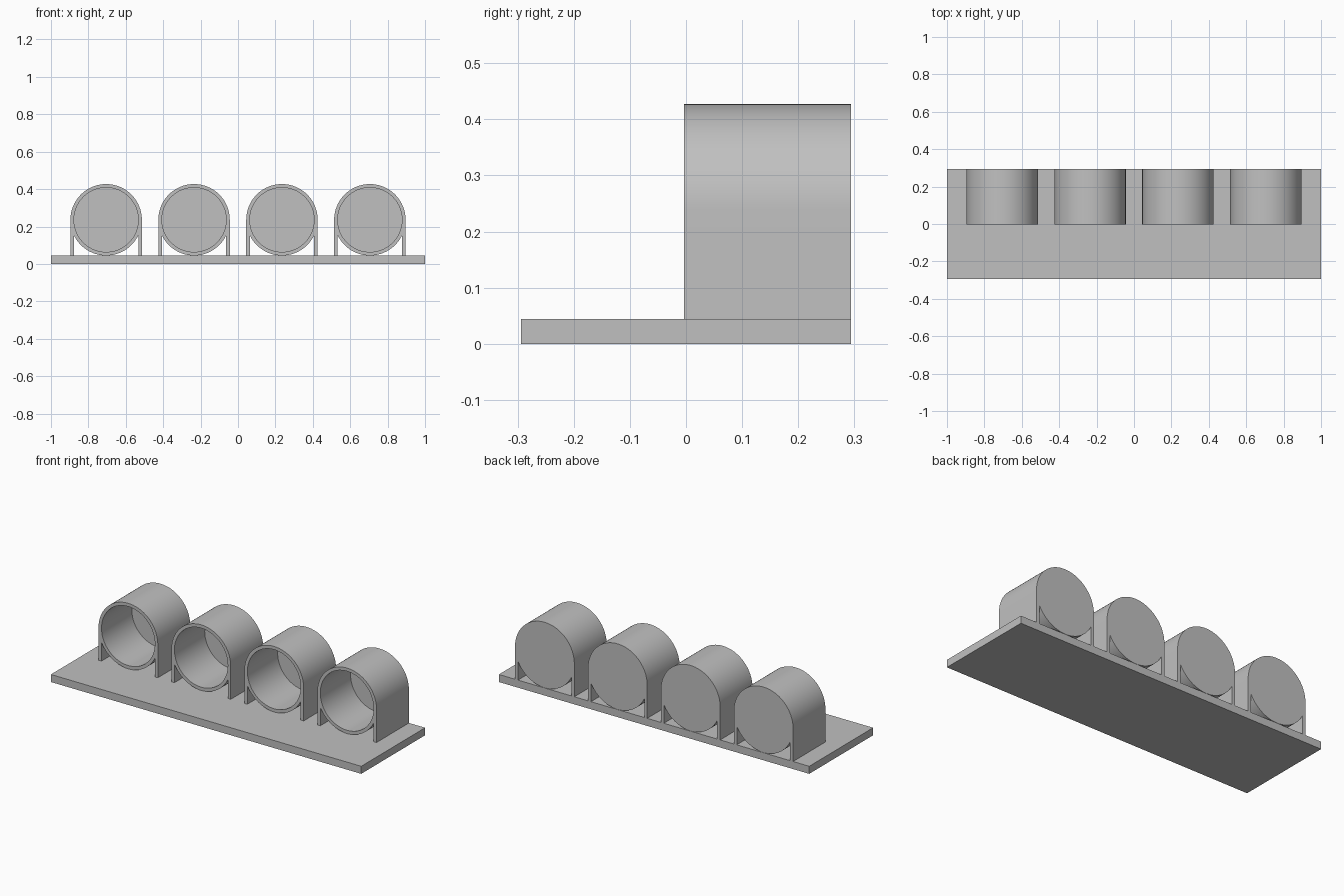
import bpy, bmesh, math

if "Cube" in bpy.data.objects:
    bpy.data.objects.remove(bpy.data.objects["Cube"])

BASE_TOP = 0.044
R_OUT, R_IN = 0.191, 0.172
CUP_Z = 0.236
Y_FRONT, Y_BACK, Y_FLOOR = -0.004, 0.294, 0.275

grey = bpy.data.materials.new("plain_grey")
grey.diffuse_color = (0.53, 0.53, 0.53, 1)
grey.use_nodes = True
grey.node_tree.nodes["Principled BSDF"].inputs["Base Color"].default_value = grey.diffuse_color


def finish(name, bm, location=(0, 0, 0)):
    bmesh.ops.recalc_face_normals(bm, faces=bm.faces)
    mesh = bpy.data.meshes.new(name)
    bm.to_mesh(mesh)
    bm.free()
    mesh.materials.append(grey)
    obj = bpy.data.objects.new(name, mesh)
    obj.location = location
    bpy.context.collection.objects.link(obj)
    return obj


# Flat base plate
bm = bmesh.new()
bmesh.ops.create_cube(bm, size=1)
for v in bm.verts:
    v.co = (v.co.x * 2, v.co.y * 0.588, (v.co.z + 0.5) * BASE_TOP)
finish("base_plate", bm)


def make_cup(name, x):
    """Open-fronted round cup whose sides run straight down as two thin legs."""
    bm = bmesh.new()
    drop = math.acos(R_IN / R_OUT)      # angle at which the leg's inner face meets the cup
    spans = [(0, math.pi, 40), (math.pi, math.pi + drop, 6),
             (math.pi + drop, 2 * math.pi - drop, 28), (2 * math.pi - drop, 2 * math.pi, 6)]
    angles, leg_spans = [], []
    for i, (a, b, n) in enumerate(spans):
        if i in (1, 3):
            leg_spans.append((len(angles), len(angles) + n))
        angles += [a + (b - a) * k / n for k in range(n)]
    count = len(angles)

    def ring(r, y):
        return [bm.verts.new((r * math.cos(a), y, CUP_Z + r * math.sin(a))) for a in angles]

    front, back = ring(R_OUT, Y_FRONT), ring(R_OUT, Y_BACK)
    mouth, floor = ring(R_IN, Y_FRONT), ring(R_IN, Y_FLOOR)

    # Rim, bore and outer wall
    for i in range(count):
        j = (i + 1) % count
        bm.faces.new((front[i], front[j], mouth[j], mouth[i]))
        bm.faces.new((mouth[i], mouth[j], floor[j], floor[i]))
        if not any(s <= i < e for s, e in leg_spans):
            bm.faces.new((front[i], front[j], back[j], back[i]))
    bm.faces.new(floor)
    bm.faces.new(back)

    # Legs filling the gap between the cup's sides and the plate
    for (s, e), side in zip(leg_spans, (-1, 1)):
        ids = [k % count for k in range(s, e + 1)]
        if side > 0:
            ids.reverse()               # run from the outer side downwards
        feet = []
        for loop, y in ((front, Y_FRONT), (back, Y_BACK)):
            outer = bm.verts.new((side * R_OUT, y, BASE_TOP))
            inner = bm.verts.new((side * R_IN, y, BASE_TOP))
            bm.faces.new([loop[k] for k in ids] + [inner, outer])
            feet.append((outer, inner))
        (fo, fi), (bo, bi) = feet
        bm.faces.new((front[ids[0]], fo, bo, back[ids[0]]))
        bm.faces.new((fo, fi, bi, bo))
        bm.faces.new((fi, front[ids[-1]], back[ids[-1]], bi))

    obj = finish(name, bm, (x, 0, 0))
    bpy.ops.object.select_all(action='DESELECT')
    obj.select_set(True)
    bpy.context.view_layer.objects.active = obj
    bpy.ops.object.shade_smooth_by_angle(angle=math.radians(25))


# Row of four cups along the back half of the plate
for i in range(4):
    make_cup(f"cup_{i + 1}", -0.705 + 0.47 * i)
